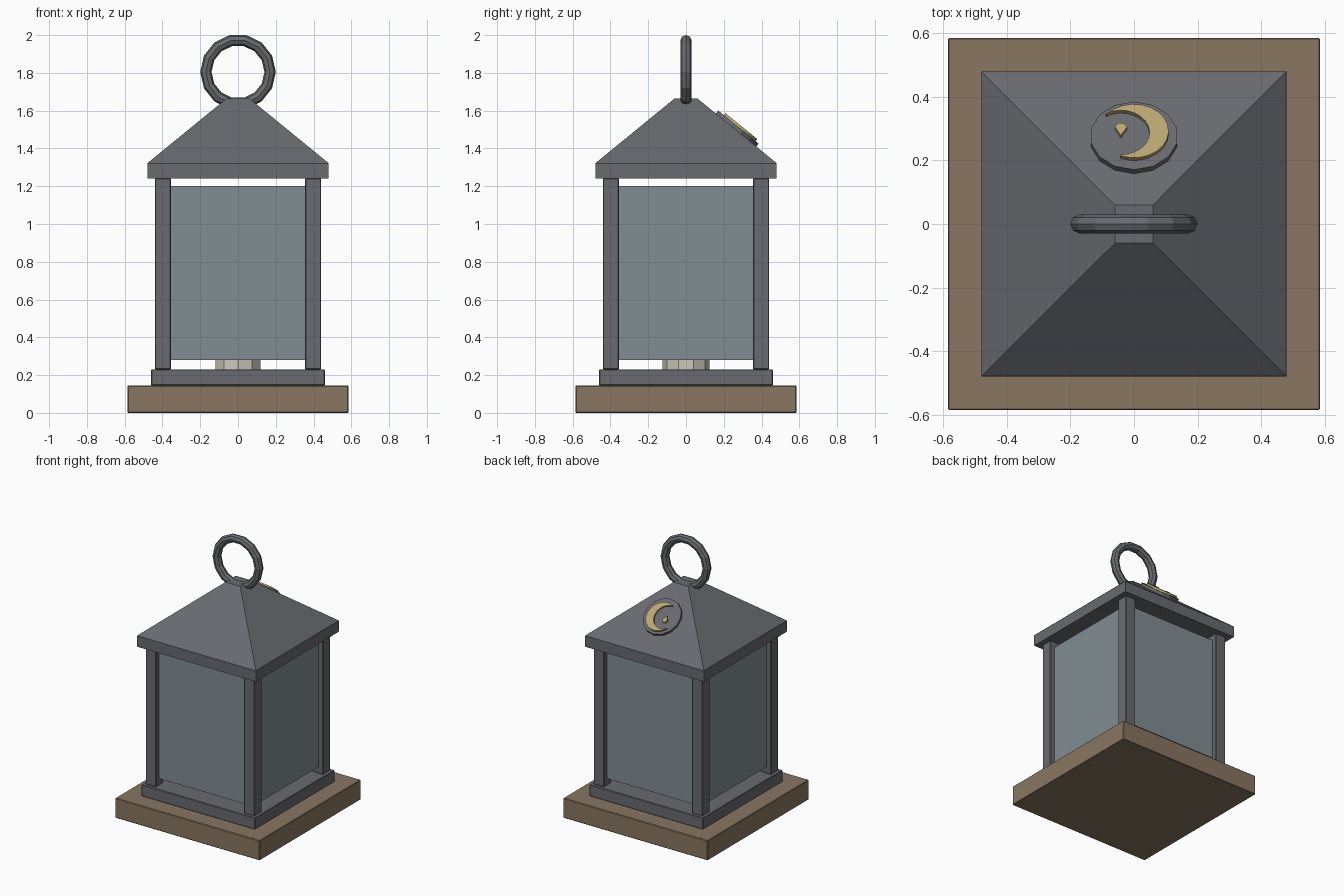
import bpy, bmesh
from math import cos, sin, atan2, radians, pi
from mathutils import Matrix, Vector

if "Cube" in bpy.data.objects:
    bpy.data.objects.remove(bpy.data.objects["Cube"])


def material(name, rgb):
    m = bpy.data.materials.new(name)
    m.diffuse_color = (*rgb, 1)
    m.use_nodes = True
    m.node_tree.nodes["Principled BSDF"].inputs["Base Color"].default_value = m.diffuse_color
    return m


WOOD = material("wood", (0.25, 0.18, 0.12))
METAL = material("dark_metal", (0.14, 0.145, 0.16))
GLASS = material("glass", (0.22, 0.27, 0.29))
WAX = material("wax", (0.6, 0.58, 0.5))
GOLD = material("gold", (0.48, 0.38, 0.17))


def finish(name, bm, mat, bevel=0):
    bmesh.ops.recalc_face_normals(bm, faces=bm.faces)
    me = bpy.data.meshes.new(name)
    bm.to_mesh(me)
    bm.free()
    ob = bpy.data.objects.new(name, me)
    bpy.context.collection.objects.link(ob)
    me.materials.append(mat)
    if bevel:
        mod = ob.modifiers.new("bevel", "BEVEL")
        mod.width = bevel
        mod.segments = 1
    return ob


def box(name, lo, hi, mat, bevel=0.004):
    lo, hi = Vector(lo), Vector(hi)
    bm = bmesh.new()
    bmesh.ops.create_cube(bm, size=1, matrix=Matrix.Translation((lo + hi) / 2)
                          @ Matrix.Diagonal((*(hi - lo), 1)))
    return finish(name, bm, mat, bevel)


def cylinder(name, sides, r, z0, z1, mat, r_top=None):
    bm = bmesh.new()
    bmesh.ops.create_cone(bm, cap_ends=True, segments=sides, radius1=r,
                          radius2=r if r_top is None else r_top, depth=z1 - z0,
                          matrix=Matrix.Translation((0, 0, (z0 + z1) / 2)))
    return finish(name, bm, mat)


def plate(name, outline, z0, z1, mat):
    bm = bmesh.new()
    f = bm.faces.new([bm.verts.new((x, y, z0)) for x, y in outline])
    top = bmesh.ops.extrude_face_region(bm, geom=[f], use_keep_orig=True)
    for v in top["geom"]:
        if isinstance(v, bmesh.types.BMVert):
            v.co.z = z1
    return finish(name, bm, mat)


def arc(cx, cy, r, a0, a1, n):
    return [(cx + r * cos(radians(a0 + (a1 - a0) * i / n)),
             cy + r * sin(radians(a0 + (a1 - a0) * i / n))) for i in range(n + 1)]


# Wooden base and metal plinth
box("wooden_base", (-0.585, -0.585, 0), (0.585, 0.585, 0.145), WOOD)
box("plinth", (-0.46, -0.46, 0.145), (0.46, 0.46, 0.23), METAL)

# Corner posts and glass panes
for i in range(4):
    turn = Matrix.Rotation(i * pi / 2, 4, "Z")
    post = box(f"corner_post_{i}", (0.355, 0.355, 0.23), (0.44, 0.44, 1.242), METAL)
    pane = box(f"glass_pane_{i}", (-0.357, -0.405, 0.28), (0.357, -0.385, 1.2), GLASS, 0)
    post.matrix_world = turn
    pane.matrix_world = turn

# Candle
cylinder("candle", 10, 0.125, 0.23, 0.65, WAX)
cylinder("wick", 6, 0.012, 0.65, 0.7, METAL)

# Roof: eave band and truncated pyramid lofted through square rings
bm = bmesh.new()
rings = []
for h, z in ((0.48, 1.24), (0.48, 1.32), (0.475, 1.326), (0.06, 1.665)):
    rings.append([bm.verts.new((sx * h, sy * h, z))
                  for sx, sy in ((1, 1), (-1, 1), (-1, -1), (1, -1))])
for a, b in zip(rings, rings[1:]):
    for i in range(4):
        j = (i + 1) % 4
        bm.faces.new((a[i], a[j], b[j], b[i]))
bm.faces.new(rings[0])
bm.faces.new(rings[-1])
finish("roof", bm, METAL)

# Carrying ring
bpy.ops.mesh.primitive_torus_add(major_segments=14, minor_segments=8,
                                 major_radius=0.17, minor_radius=0.03,
                                 location=(0, 0, 1.805), rotation=(pi / 2, 0, 0))
ring = bpy.context.object
ring.name = "carrying_ring"
ring.data.materials.append(METAL)

# Moon badge lying on the back roof slope
slope = atan2(0.339, 0.415)
y = 0.265
surface_z = 1.665 - (y - 0.06) * 0.339 / 0.415
place = Matrix.Translation((0, y, surface_z)) @ Matrix.Rotation(-slope, 4, "X")
disc = cylinder("badge_disc", 14, 0.138, -0.01, 0.02, METAL)
outer = arc(0, 0.008, 0.109, 141, -112.5, 16)
inner = arc(-0.041, 0.002, 0.09, -91, 122, 14)
moon = plate("crescent", outer + inner, 0.015, 0.034, GOLD)
drop = plate("droplet", [(-0.051, 0.04), (-0.031, 0.04), (-0.022, 0.024),
                         (-0.041, -0.01), (-0.06, 0.024)], 0.015, 0.034, GOLD)
for part in (disc, moon, drop):
    part.matrix_world = place
